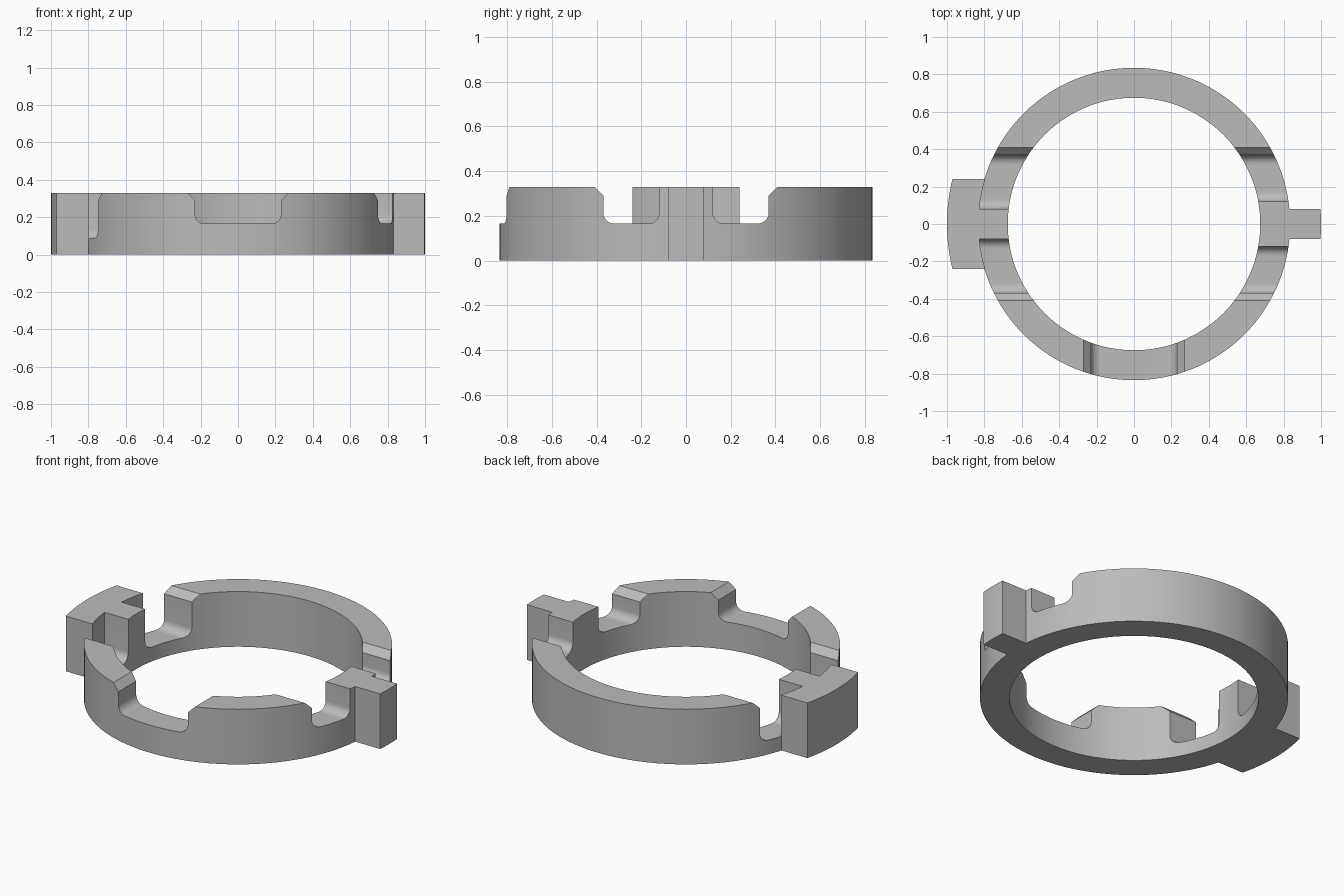
import bpy
import bmesh
from math import sin, cos, asin, pi

R_OUT, R_IN, HEIGHT = 0.835, 0.675, 0.33
FILLET, CHAMFER = 0.05, 0.04

cube = bpy.data.objects.get("Cube")
if cube:
    bpy.data.objects.remove(cube, do_unlink=True)

grey = bpy.data.materials.new("plain grey")
grey.use_nodes = True
tone = (0.5, 0.5, 0.5, 1)
grey.diffuse_color = tone
grey.node_tree.nodes["Principled BSDF"].inputs["Base Color"].default_value = tone


def prism(name, points, offset):
    """Extrude a closed outline along an offset vector."""
    bm = bmesh.new()
    face = bm.faces.new([bm.verts.new(p) for p in points])
    moved = bmesh.ops.extrude_face_region(bm, geom=[face])["geom"]
    verts = [v for v in moved if isinstance(v, bmesh.types.BMVert)]
    bmesh.ops.translate(bm, verts=verts, vec=offset)
    bmesh.ops.recalc_face_normals(bm, faces=bm.faces)
    mesh = bpy.data.meshes.new(name)
    bm.to_mesh(mesh)
    bm.free()
    mesh.materials.append(grey)
    obj = bpy.data.objects.new(name, mesh)
    bpy.context.collection.objects.link(obj)
    return obj


def arc(cx, cy, radius, start, end, steps):
    return [(cx + radius * cos(start + (end - start) * i / steps),
             cy + radius * sin(start + (end - start) * i / steps))
            for i in range(steps + 1)]


def combine(target, tool, operation):
    mod = target.modifiers.new(tool.name, 'BOOLEAN')
    mod.operation, mod.solver, mod.object = operation, 'EXACT', tool
    bpy.context.view_layer.objects.active = target
    bpy.ops.object.modifier_apply(modifier=mod.name)
    bpy.data.objects.remove(tool, do_unlink=True)


def slot_profile(low, high, floor, bevel_low):
    """Slot section with filleted floor and chamfered mouth."""
    top, shoulder = HEIGHT + CHAMFER, HEIGHT - CHAMFER
    pts = arc(low + FILLET, floor + FILLET, FILLET, pi, 1.5 * pi, 8)
    pts += arc(high - FILLET, floor + FILLET, FILLET, 1.5 * pi, 2 * pi, 8)
    pts += [(high, shoulder), (high + 2 * CHAMFER, top)]
    if bevel_low:
        return pts + [(low - 2 * CHAMFER, top), (low, shoulder)]
    return pts + [(low, top)]


def lug(name, side, half_width):
    """Curved block on the outside of the ring."""
    r_in = R_OUT - 0.004
    a, b = asin(half_width), asin(half_width / r_in)
    outline = arc(0, 0, 1, -a, a, 16) + arc(0, 0, r_in, b, -b, 16)
    return prism(name, [(side * x, y, 0) for x, y in outline], (0, 0, HEIGHT))


# Ring body with a round bore
ring = prism("locking_ring", [(x, y, 0) for x, y in arc(0, 0, R_OUT, 0, 2 * pi, 144)[:-1]],
             (0, 0, HEIGHT))
bore = prism("bore", [(x, y, -0.1) for x, y in arc(0, 0, R_IN, 0, 2 * pi, 144)[:-1]],
             (0, 0, 1))
combine(ring, bore, 'DIFFERENCE')

# Front slot
profile = slot_profile(-0.23, 0.23, 0.165, True)
combine(ring, prism("front_slot", [(x, -1, z) for x, z in profile], (0, 0.6, 0)), 'DIFFERENCE')

# Paired side slots, deeper on the wide lug side
for side, inner, floor in ((1, 0.12, 0.165), (-1, 0.08, 0.085)):
    for flip in (1, -1):
        profile = slot_profile(inner, 0.37, floor, False)
        cutter = prism("side_slot", [(side * 0.4, flip * y, z) for y, z in profile],
                       (side * 0.6, 0, 0))
        combine(ring, cutter, 'DIFFERENCE')

# Outer lugs
combine(ring, lug("wide_lug", -1, 0.24), 'UNION')
combine(ring, lug("narrow_lug", 1, 0.08), 'UNION')

# Smooth curved walls, crisp edges
bpy.ops.object.select_all(action='DESELECT')
ring.select_set(True)
bpy.context.view_layer.objects.active = ring
bpy.ops.object.shade_smooth_by_angle(angle=pi / 6)
